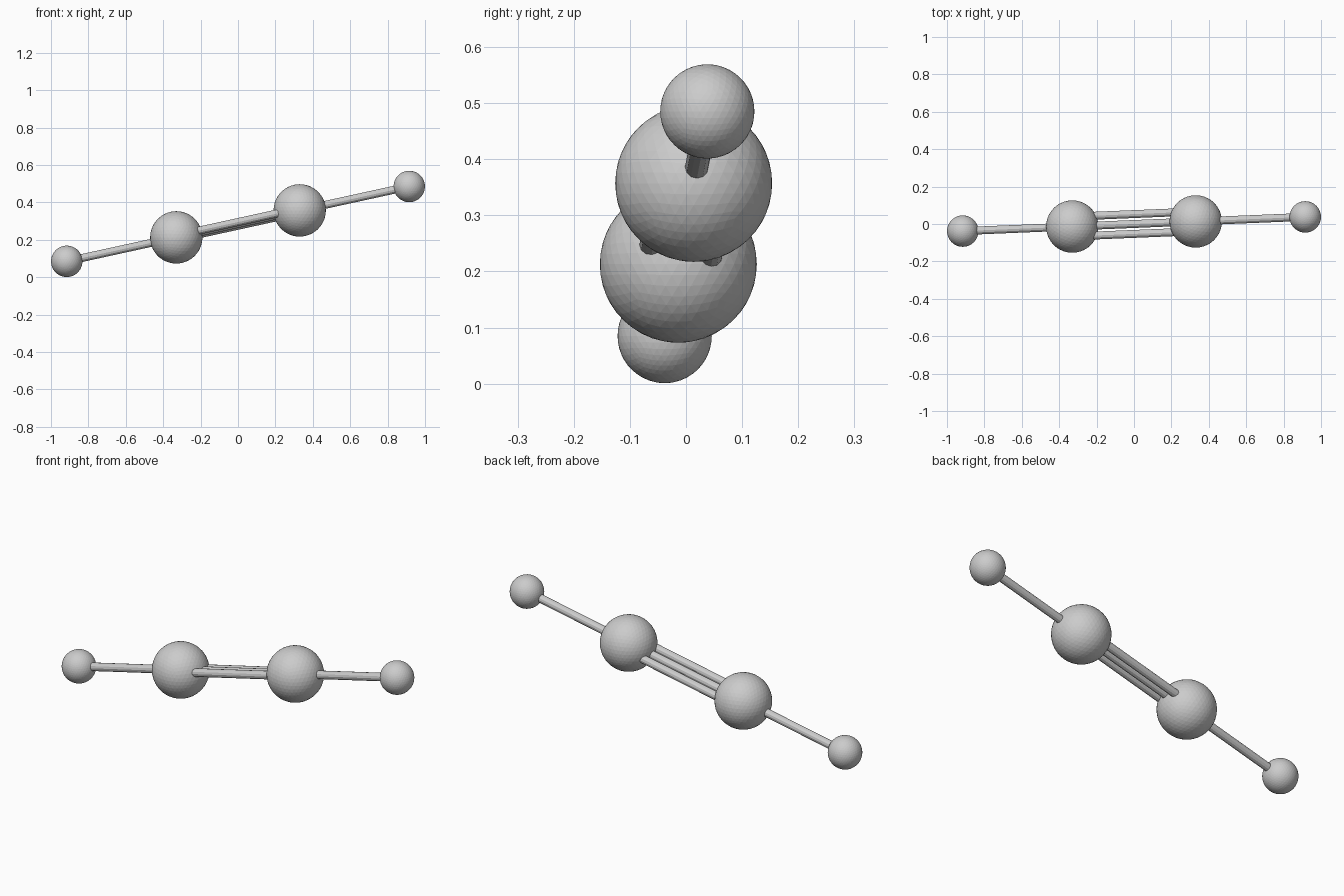
import bpy
from mathutils import Vector

if "Cube" in bpy.data.objects:
    bpy.data.objects.remove(bpy.data.objects["Cube"])

CENTRE = Vector((0, 0, 0.285))
AXIS = Vector((0.915, 0.038, 0.2)).normalized()   # line through all four atoms
SIDE = Vector((0, 0.053, -0.01))                  # spacing of the triple bond bars
INNER, OUTER = 0.338, 0.938                       # atom distances from the centre
BOND_R = 0.021


def atom(name, dist, radius):
    bpy.ops.mesh.primitive_ico_sphere_add(subdivisions=4, radius=radius,
                                          location=CENTRE + AXIS * dist)
    bpy.context.object.name = name


def bond(name, start, end, offset=Vector()):
    bpy.ops.mesh.primitive_cylinder_add(vertices=12, radius=BOND_R, depth=abs(end - start),
                                        location=CENTRE + AXIS * (start + end) / 2 + offset)
    bar = bpy.context.object
    bar.name = name
    bar.rotation_euler = AXIS.to_track_quat('Z', 'Y').to_euler()


# Atoms and outer single bonds, mirrored about the centre
for side, s in (("left", -1), ("right", 1)):
    atom(f"carbon_atom_{side}", s * INNER, 0.14)
    atom(f"hydrogen_atom_{side}", s * OUTER, 0.084)
    bond(f"single_bond_{side}", s * INNER, s * OUTER)

# Triple bond: three parallel bars in one plane
for i in (-1, 0, 1):
    bond(f"triple_bond_bar_{i + 2}", -INNER, INNER, SIDE * i)
